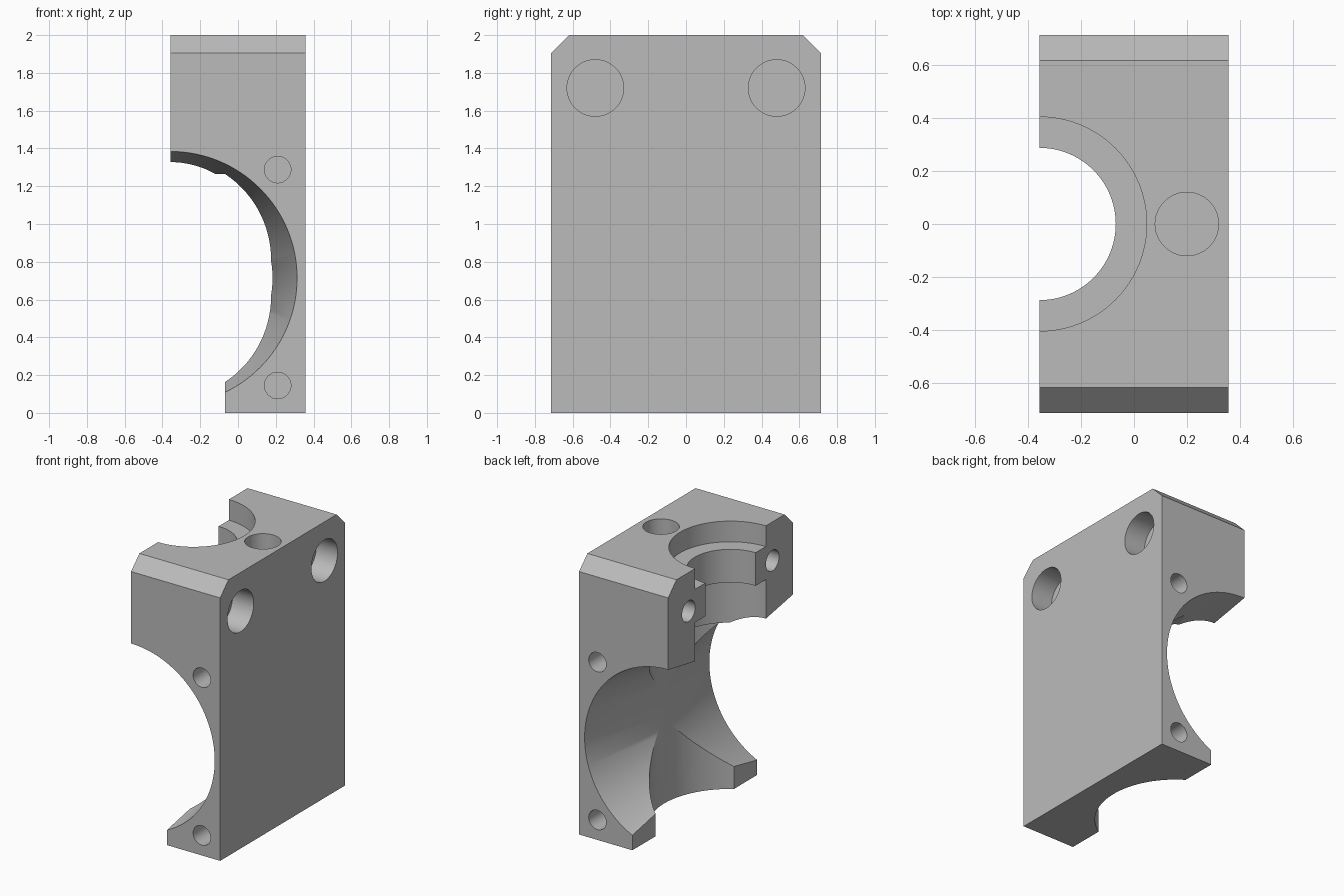
import bpy, bmesh, math
from mathutils import Matrix, Vector

if "Cube" in bpy.data.objects:
    bpy.data.objects.remove(bpy.data.objects["Cube"], do_unlink=True)

HX, HY, TOP = 0.357, 0.714, 2.0   # half width, half depth, height
CHAMFER = 0.095
BORE_Z = 0.714                    # height of the horizontal bore axis

grey = bpy.data.materials.new("plain_grey")
grey.use_nodes = True
colour = (0.5, 0.5, 0.5, 1)
grey.diffuse_color = colour
grey.node_tree.nodes["Principled BSDF"].inputs["Base Color"].default_value = colour


def make_object(name, bm):
    bmesh.ops.recalc_face_normals(bm, faces=bm.faces)
    mesh = bpy.data.meshes.new(name)
    bm.to_mesh(mesh)
    bm.free()
    mesh.materials.append(grey)
    obj = bpy.data.objects.new(name, mesh)
    bpy.context.collection.objects.link(obj)
    return obj


def lathe(name, profile, origin, axis, segments=96):
    """Solid turned from (radius, distance) pairs about an axis."""
    bm = bmesh.new()
    rings = [[bm.verts.new((r * math.cos(a), r * math.sin(a), t))
              for a in (2 * math.pi * i / segments for i in range(segments))]
             for r, t in profile]
    for low, high in zip(rings, rings[1:]):
        for i in range(segments):
            j = (i + 1) % segments
            bm.faces.new((low[i], low[j], high[j], high[i]))
    bm.faces.new(rings[0])
    bm.faces.new(rings[-1])
    turn = Vector((0, 0, 1)).rotation_difference(Vector(axis)).to_matrix().to_4x4()
    bm.transform(Matrix.Translation(origin) @ turn)
    return make_object(name, bm)


def blind_hole(name, mouth, inward, radius, depth):
    return lathe(name, [(radius, -0.1), (radius, depth)], mouth, inward, 48)


# Block with two chamfered top edges
outline = [(-HY, 0), (HY, 0), (HY, TOP - CHAMFER), (HY - CHAMFER, TOP),
           (CHAMFER - HY, TOP), (-HY, TOP - CHAMFER)]
bm = bmesh.new()
side = bm.faces.new([bm.verts.new((-HX, y, z)) for y, z in outline])
grown = bmesh.ops.extrude_face_region(bm, geom=[side])
bmesh.ops.translate(bm, vec=(2 * HX, 0, 0),
                    verts=[v for v in grown["geom"] if isinstance(v, bmesh.types.BMVert)])
block = make_object("clamp_block", bm)

# Horizontal bore flaring towards both ends
flare = [(0.54 + 0.182 * abs(t), t) for t in (-0.9, 0, 0.9)]
cutters = [lathe("flared_bore", flare, (-HX, 0, BORE_Z), (0, 1, 0), 128)]

# Stepped vertical bore with a retaining lip
steps = [(0.533, -0.1), (0.533, 1.265), (0.405, 1.265), (0.405, 1.61),
         (0.288, 1.61), (0.288, 1.85), (0.405, 1.85), (0.405, 2.1)]
cutters.append(lathe("stepped_bore", steps, (-HX, 0, 0), (0, 0, 1)))

# Trim that shortens the feet
bm = bmesh.new()
bmesh.ops.create_cube(bm, size=1, matrix=Matrix.Translation((-0.57, 0, 0.2))
                      @ Matrix.Diagonal((1, 2, 1, 1)))
cutters.append(make_object("foot_trim", bm))

# Screw holes, mirrored front to back
for s in (-1, 1):
    for z in (0.145, 1.288):
        cutters.append(blind_hole("end_hole", (0.21, s * HY, z), (0, -s, 0), 0.07, 0.3))
    cutters.append(blind_hole("head_recess", (HX, s * 0.48, 1.72), (-1, 0, 0), 0.15, 0.17))
    cutters.append(blind_hole("joint_hole", (-HX, s * 0.48, 1.72), (1, 0, 0), 0.075, 0.35))
cutters.append(blind_hole("top_hole", (0.2, 0, TOP), (0, 0, -1), 0.12, 0.4))

# Cut everything out and discard the cutters
bpy.ops.object.select_all(action="DESELECT")
block.select_set(True)
bpy.context.view_layer.objects.active = block
for cutter in cutters:
    mod = block.modifiers.new("cut", "BOOLEAN")
    mod.operation = "DIFFERENCE"
    mod.solver = "EXACT"
    mod.object = cutter
    bpy.ops.object.modifier_apply(modifier=mod.name)
    bpy.data.objects.remove(cutter, do_unlink=True)
bpy.ops.object.shade_smooth_by_angle(angle=math.radians(25))
